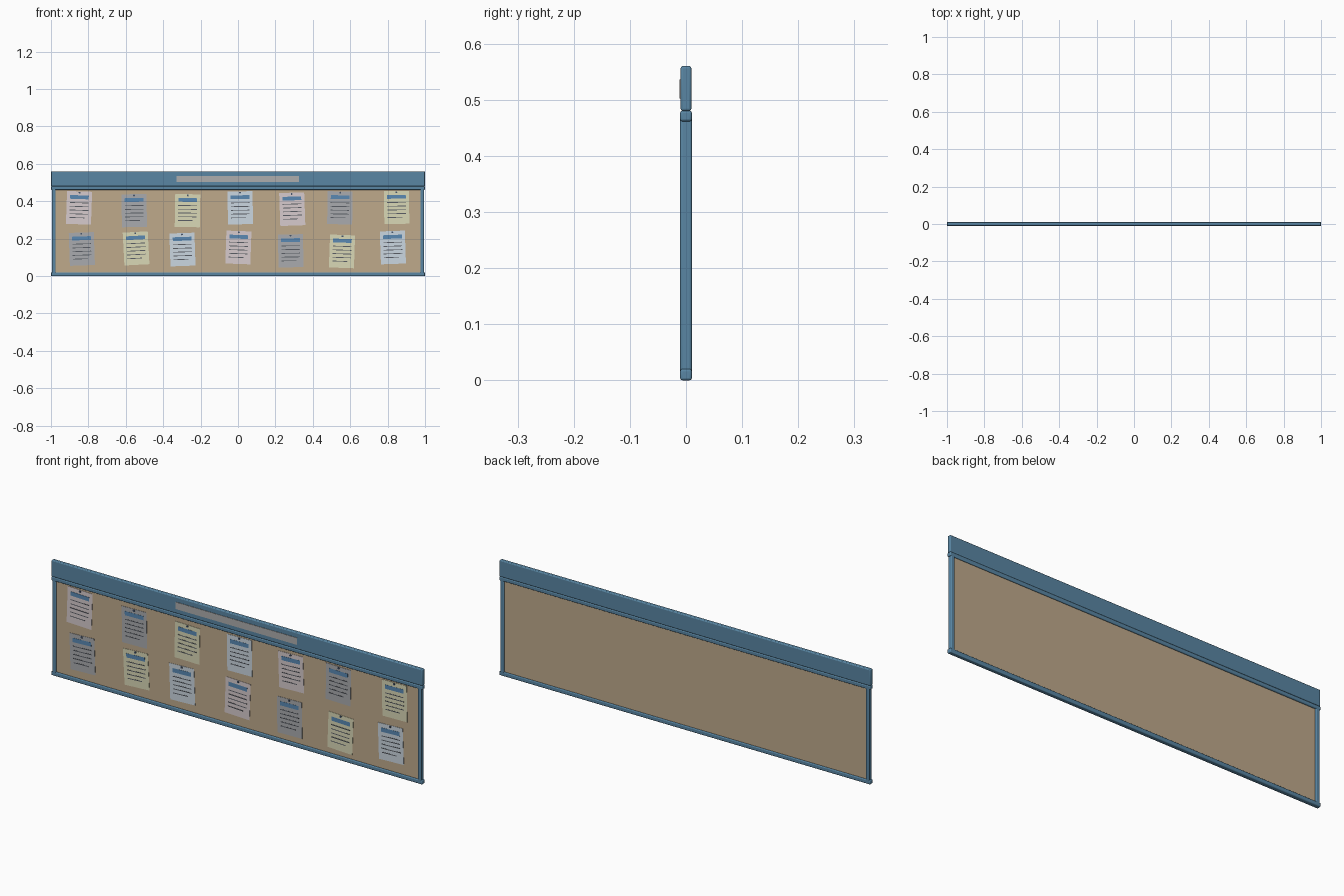
import bpy
from math import radians
from mathutils import Matrix, Vector

if "Cube" in bpy.data.objects:
    bpy.data.objects.remove(bpy.data.objects["Cube"])


def material(name, rgb):
    m = bpy.data.materials.new(name)
    m.diffuse_color = (*rgb, 1)
    m.use_nodes = True
    m.node_tree.nodes["Principled BSDF"].inputs["Base Color"].default_value = m.diffuse_color
    return m


BLUE = material("frame_blue", (0.10, 0.24, 0.37))
BAND = material("band_blue", (0.10, 0.25, 0.45))
CORK = material("cork", (0.52, 0.40, 0.26))
PLATE = material("plate_grey", (0.42, 0.42, 0.42))
INK = material("ink", (0.10, 0.11, 0.13))
PIN = material("pin_dark", (0.06, 0.09, 0.15))
PAPERS = {"p": material("paper_pink", (0.68, 0.60, 0.61)),
          "g": material("paper_grey", (0.40, 0.41, 0.43)),
          "y": material("paper_yellow", (0.70, 0.69, 0.47)),
          "b": material("paper_pale_blue", (0.60, 0.68, 0.75))}


def box(name, center, size, mat, bevel=0.0, xf=None):
    bpy.ops.mesh.primitive_cube_add(size=1)
    ob = bpy.context.object
    ob.name = name
    m = Matrix.Translation(center) @ Matrix.Diagonal((*size, 1))
    ob.data.transform(xf @ m if xf else m)
    ob.data.materials.append(mat)
    if bevel:
        b = ob.modifiers.new("bevel", 'BEVEL')
        b.width, b.segments = bevel, 3
        bpy.ops.object.shade_smooth_by_angle()
    return ob


# Frame and header
box("header", (0, 0, 0.52), (2, 0.019, 0.08), BLUE, 0.004)
box("header_plate", (-0.002, -0.01, 0.519), (0.655, 0.003, 0.034), PLATE)
box("top_rail", (0, 0, 0.471), (2, 0.021, 0.019), BLUE, 0.004)
box("bottom_rail", (0, 0, 0.01), (2, 0.021, 0.02), BLUE, 0.004)
for side, s in (("left", -1), ("right", 1)):
    box(side + "_post", (s * 0.985, 0, 0.24), (0.02, 0.021, 0.46), BLUE, 0.004)

# Cork panel
box("cork_panel", (0, 0, 0.24), (1.956, 0.009, 0.45), CORK)

# Pinned notices: x, z, tilt in degrees, colour
NOTICES = [(-0.85, 0.365, 2, "p"), (-0.555, 0.35, -1, "g"), (-0.27, 0.35, 1, "y"),
           (0.012, 0.365, -1, "b"), (0.29, 0.358, -2, "p"), (0.545, 0.365, 1, "g"),
           (0.848, 0.367, -1, "y"),
           (-0.835, 0.145, -2, "g"), (-0.545, 0.148, -3, "y"), (-0.297, 0.142, -2, "b"),
           (0.002, 0.153, 2, "p"), (0.282, 0.135, -1, "g"), (0.556, 0.132, 2, "y"),
           (0.828, 0.153, -2, "b")]
for i, (x, z, tilt, c) in enumerate(NOTICES, 1):
    xf = Matrix.Translation((x, 0, z)) @ Matrix.Rotation(radians(tilt), 4, 'Y')
    box(f"notice_{i}", (0, -0.0052, 0), (0.134, 0.0016, 0.176), PAPERS[c], xf=xf)
    box(f"notice_band_{i}", (0, -0.0062, 0.057), (0.1, 0.001, 0.02), BAND, xf=xf)
    for k in range(5):
        w = 0.1 if k < 4 else 0.08
        box(f"notice_line_{i}_{k}", ((w - 0.1) / 2, -0.0062, 0.027 - k * 0.02),
            (w, 0.0008, 0.004), INK, xf=xf)
    # Push pin
    bpy.ops.mesh.primitive_cylinder_add(vertices=12, radius=0.005, depth=0.004)
    pin = bpy.context.object
    pin.name = f"pin_{i}"
    pin.data.transform(xf @ Matrix.Translation((0, -0.0075, 0.081))
                       @ Matrix.Rotation(radians(90), 4, 'X'))
    pin.data.materials.append(PIN)
    bpy.ops.object.shade_smooth_by_angle()
